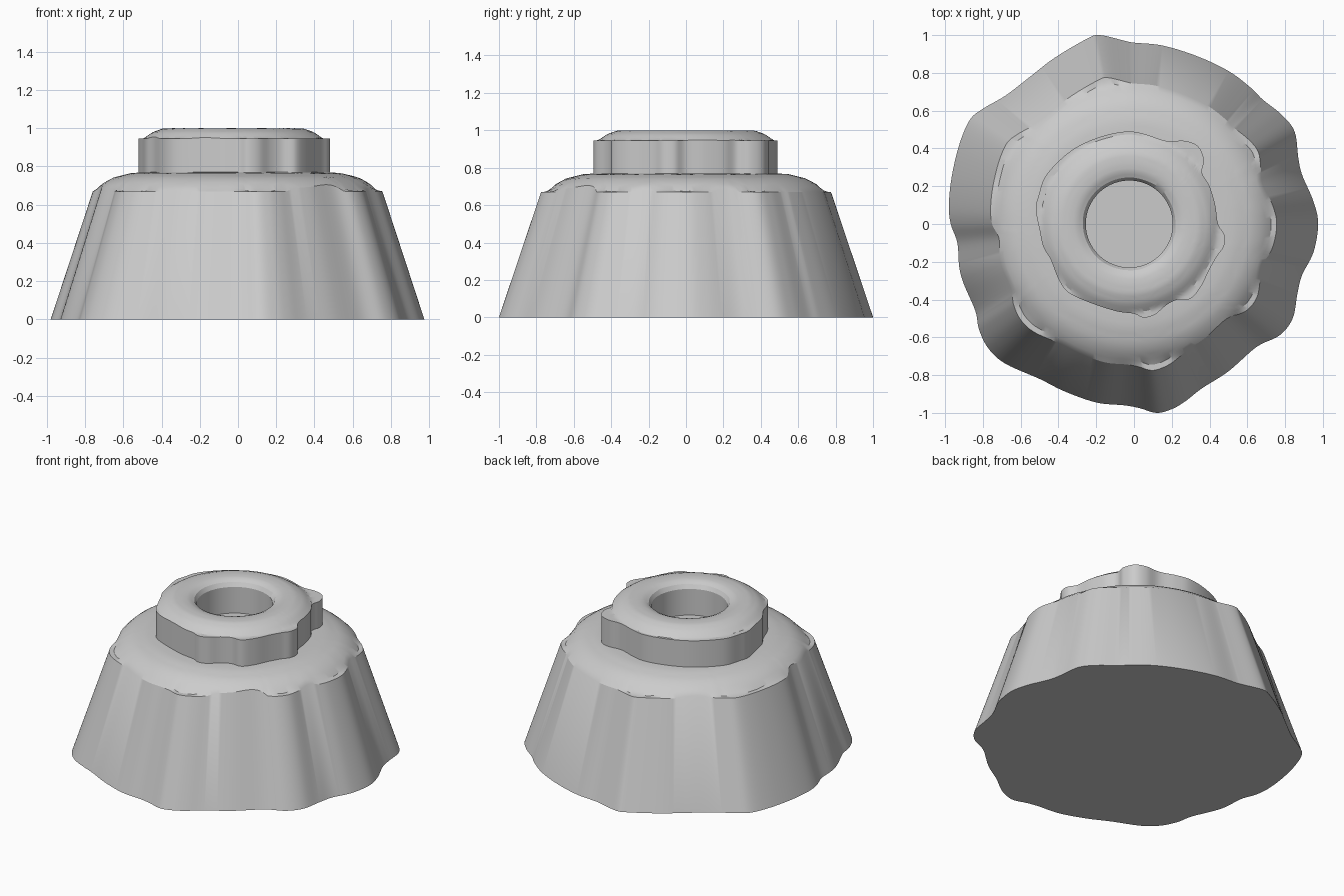
import bpy, bmesh, math
from mathutils import Vector

if "Cube" in bpy.data.objects:
    bpy.data.objects.remove(bpy.data.objects["Cube"])

# wavy outlines seen from above
BASE = [(-.18, 1), (-.05, .97), (0, .96), (.15, .945), (.33, .89), (.5, .81), (.62, .72),
        (.68, .66), (.78, .58), (.85, .49), (.87, .35), (.89, .26), (.95, .12), (.975, 0),
        (.95, -.15), (.89, -.27), (.865, -.37), (.84, -.5), (.77, -.59), (.65, -.65),
        (.5, -.78), (.36, -.87), (.27, -.94), (.2, -.98), (.12, -1), (.03, -.975),
        (-.05, -.96), (-.2, -.945), (-.37, -.885), (-.5, -.82), (-.68, -.74), (-.77, -.66),
        (-.82, -.56), (-.84, -.46), (-.9, -.32), (-.925, -.23), (-.935, -.1), (-.97, 0),
        (-.98, .1), (-.965, .25), (-.925, .42), (-.87, .55), (-.8, .61), (-.68, .68),
        (-.55, .78), (-.42, .88), (-.25, .98)]
RING = [(-.03, .49), (.06, .475), (.17, .44), (.27, .44), (.34, .41), (.37, .34), (.36, .27),
        (.4, .2), (.43, .1), (.445, 0), (.48, -.06), (.475, -.12), (.44, -.17), (.4, -.24),
        (.355, -.33), (.3, -.395), (.23, -.4), (.17, -.43), (.11, -.48), (.05, -.495),
        (0, -.475), (-.1, -.46), (-.25, -.41), (-.35, -.36), (-.4, -.29), (-.44, -.19),
        (-.48, -.12), (-.5, -.03), (-.52, .08), (-.505, .15), (-.47, .25), (-.38, .35),
        (-.28, .42), (-.15, .47)]
# dome heights: (radius, z)
BASE_DOME = [(.48, .77), (.55, .765), (.64, .743), (.70, .71), (.74, .67)]
RING_DOME = [(.23, .955), (.245, .98), (.28, .996), (.32, 1), (.37, .998), (.42, .98),
             (.45, .96), (.47, .945)]


def smooth_loop(pts, n=6):
    """Closed Catmull-Rom curve through the points."""
    p = [Vector(q) for q in pts]
    out = []
    for i in range(len(p)):
        a, b, c, d = (p[(i + k) % len(p)] for k in (-1, 0, 1, 2))
        for j in range(n):
            t = j / n
            out.append(.5 * (2 * b + (c - a) * t + (2 * a - 5 * b + 4 * c - d) * t * t
                             + (3 * b - a - 3 * c + d) * t ** 3))
    return out


def height(dome, r):
    if r <= dome[0][0]:
        return dome[0][1]
    for (r0, z0), (r1, z1) in zip(dome, dome[1:]):
        if r <= r1:
            return z0 + (z1 - z0) * (r - r0) / (r1 - r0)
    return dome[-1][1]


def wavy_part(name, pts, dome, z0, taper, cx, inner, floor=None):
    """Wavy wall cut off by a round dome; a floor height opens a well in the middle."""
    loop = smooth_loop(pts)
    c = Vector((cx, 0))
    rim = []
    for p in loop:
        z = dome[-1][1]
        for _ in range(15):
            q = p * (1 - taper * (z - z0))
            z = .5 * (z + height(dome, (q - c).length))
        rim.append(q)
    rings = [[(p.x, p.y, z0) for p in loop]]
    steps = 16
    for k in range(steps + 1):
        ring = []
        for q in rim:
            d = q - c
            r = d.length + (inner - d.length) * k / steps
            v = c + d.normalized() * r
            ring.append((v.x, v.y, height(dome, r)))
        rings.append(ring)
    if floor is not None:
        rings.append([(x, y, floor) for x, y, z in rings[-1]])
    bm = bmesh.new()
    vs = [[bm.verts.new(co) for co in r] for r in rings]
    n = len(loop)
    for a, b in zip(vs, vs[1:]):
        for i in range(n):
            j = (i + 1) % n
            bm.faces.new((a[i], a[j], b[j], b[i]))
    bm.faces.new(vs[0])
    bm.faces.new(vs[-1])
    bmesh.ops.recalc_face_normals(bm, faces=bm.faces)
    me = bpy.data.meshes.new(name)
    bm.to_mesh(me)
    bm.free()
    ob = bpy.data.objects.new(name, me)
    bpy.context.collection.objects.link(ob)
    bpy.ops.object.select_all(action='DESELECT')
    ob.select_set(True)
    bpy.context.view_layer.objects.active = ob
    bpy.ops.object.shade_smooth_by_angle(angle=math.radians(30))
    return ob


# tapered base with rounded shoulder
wavy_part("base_body", BASE, BASE_DOME, 0, .336, -.01, .3)
# raised collar with a round well
wavy_part("top_collar", RING, RING_DOME, .765, 0, -.025, .23, floor=.78)
